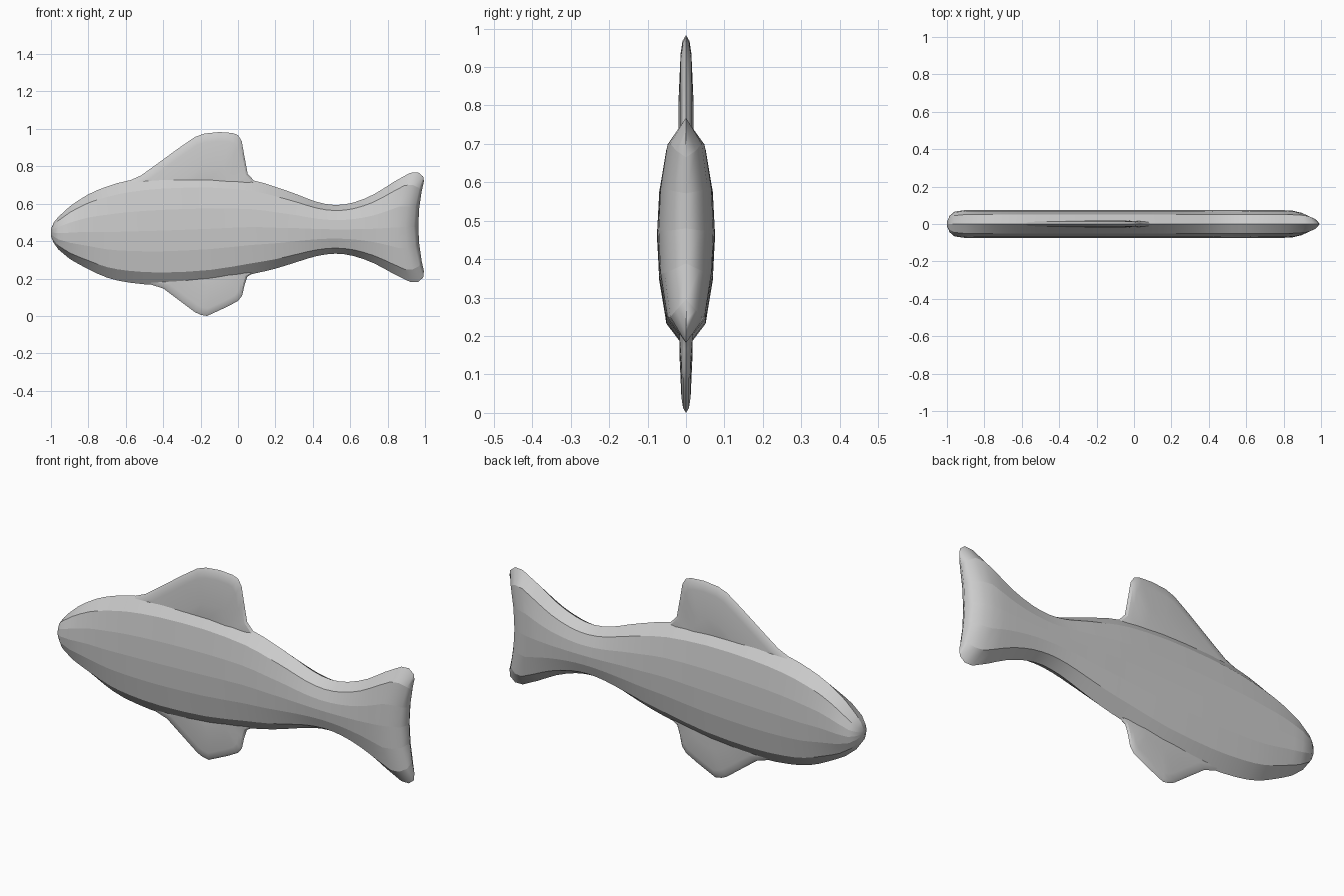
import bpy, bmesh

if "Cube" in bpy.data.objects:
    bpy.data.objects.remove(bpy.data.objects["Cube"])

# Body stations: x at mid-height, bow of the tips, top z, bottom z, half width
STATIONS = [
    (-1.0, 0, .465, .425, .012), (-.985, 0, .50, .39, .045), (-.96, 0, .53, .355, .066),
    (-.9, 0, .585, .305, .075), (-.8, 0, .65, .25, .075), (-.7, 0, .692, .205, .075),
    (-.58, 0, .725, .178, .075), (-.4, 0, .748, .165, .075), (-.15, 0, .752, .18, .075),
    (.07, 0, .727, .223, .075), (.2, 0, .69, .253, .075), (.32, 0, .648, .29, .075),
    (.42, 0, .61, .32, .075), (.52, 0, .593, .333, .075), (.62, 0, .607, .32, .075),
    (.72, .01, .652, .28, .075), (.8, .03, .715, .226, .074), (.85, .07, .765, .182, .071),
    (.895, .068, .768, .182, .06), (.94, .05, .745, .205, .038), (.964, .03, .72, .24, 0)]
SECTION = [(1, 0), (.77, .68), (.38, .93), (0, 1), (-.38, .93), (-.77, .68),
           (-1, 0), (-.77, -.68), (-.38, -.93), (0, -1), (.38, -.93), (.77, -.68)]


def bridge(bm, a, b):
    for i in range(len(a)):
        j = (i + 1) % len(a)
        bm.faces.new((a[i], a[j], b[j], b[i]))


def finish(bm, name):
    bmesh.ops.remove_doubles(bm, verts=bm.verts, dist=1e-5)
    bmesh.ops.recalc_face_normals(bm, faces=bm.faces)
    for f in bm.faces:
        f.smooth = True
    mesh = bpy.data.meshes.new(name)
    bm.to_mesh(mesh)
    bm.free()
    obj = bpy.data.objects.new(name, mesh)
    bpy.context.collection.objects.link(obj)
    return obj


def midpoint(p0, p1, p2, p3):
    # Smooth in-between station, keeping widths linear
    m = [(-a + 9 * b + 9 * c - d) / 16 for a, b, c, d in zip(p0, p1, p2, p3)]
    m[4] = (p1[4] + p2[4]) / 2
    return m


# Body and tail: one loft, with crisp lengthwise facets
stations = []
for i in range(len(STATIONS) - 1):
    stations.append(STATIONS[i])
    if 2 < i < 16:
        stations.append(midpoint(*STATIONS[i - 1:i + 3]))
stations.append(STATIONS[-1])

bm = bmesh.new()
rings = []
for x, bow, top, bottom, width in stations:
    mid, half = (top + bottom) / 2, (top - bottom) / 2
    rings.append([bm.verts.new((x + bow * t * t, w * width, mid + half * t)) for t, w in SECTION])
for a, b in zip(rings, rings[1:]):
    bridge(bm, a, b)
    for u, v in zip(a, b):
        bm.edges.get((u, v)).smooth = False
bm.faces.new(rings[0])
finish(bm, "body_and_tail")


# Fins: thin plates with a tapered rim, rooted inside the body
def fin(name, outline, anchor, half_thick):
    bm = bmesh.new()

    def ring(scale, y):
        return [bm.verts.new((anchor[0] + (x - anchor[0]) * scale, y,
                              anchor[1] + (z - anchor[1]) * scale)) for x, z in outline]
    rim = ring(1, 0)
    for side in (1, -1):
        shoulder = ring(.955, side * half_thick * .65)
        inner = ring(.86, side * half_thick)
        root = ring(.5, side * half_thick * 1.4)
        bridge(bm, rim, shoulder)
        bridge(bm, shoulder, inner)
        bridge(bm, inner, root)
        bm.faces.new(root)
    obj = finish(bm, name)
    obj.data.set_sharp_from_angle(angle=.5)


fin("dorsal_fin",
    [(-.6, .715), (-.52, .75), (-.45, .8), (-.32, .895), (-.23, .957), (-.18, .975), (-.1, .983),
     (-.03, .978), (0, .967), (.02, .935), (.035, .85), (.052, .76), (.09, .718), (.02, .6), (-.4, .6)],
    (-.15, .64), .014)
fin("belly_fin",
    [(-.48, .172), (-.4, .147), (-.31, .08), (-.23, .02), (-.2, .006), (-.165, 0), (-.06, .048),
     (0, .08), (.022, .108), (.035, .165), (.05, .21), (.09, .234), (.02, .33), (-.32, .33)],
    (-.13, .29), .012)
